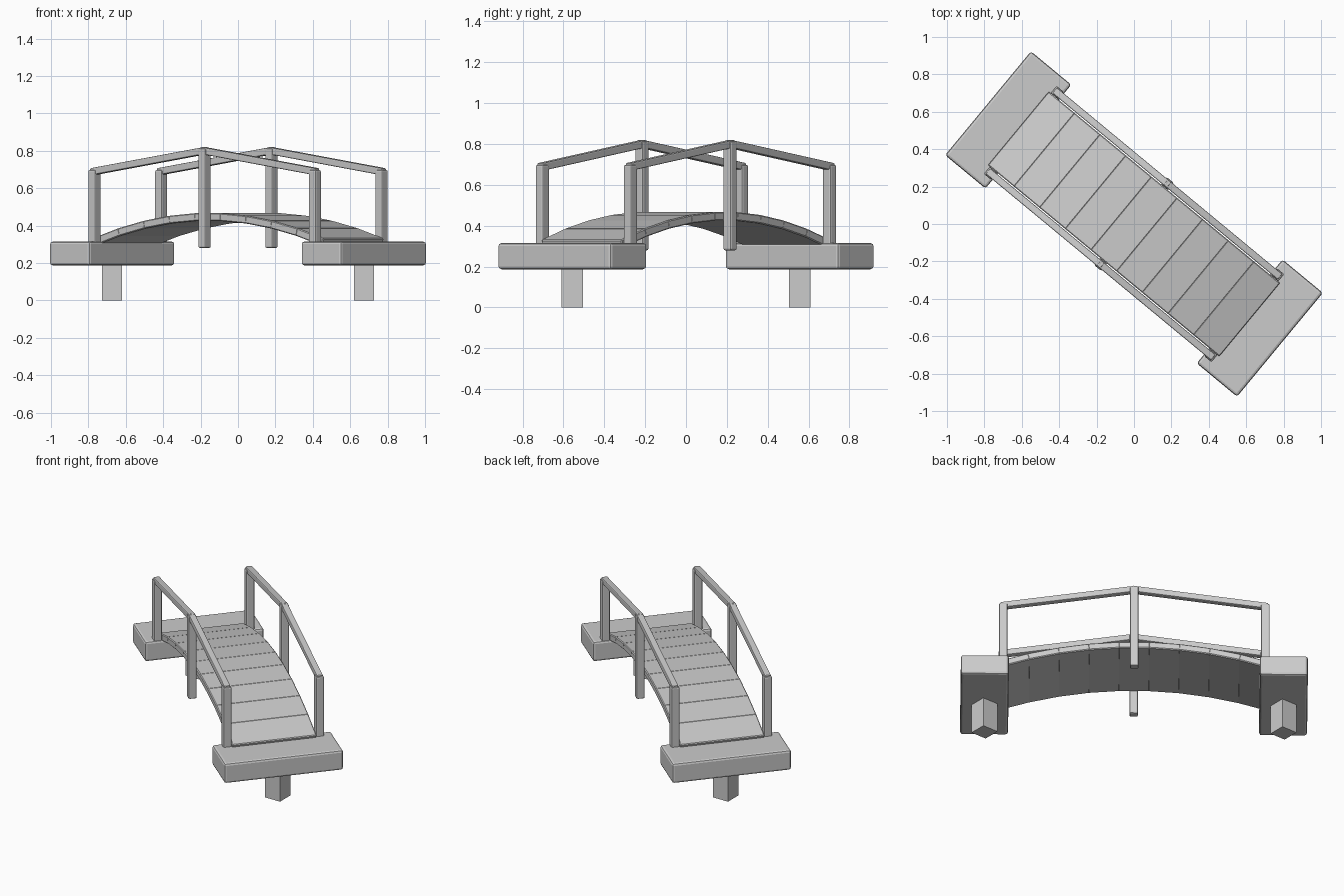
import bpy, bmesh, math
from mathutils import Matrix, Vector

cube = bpy.data.objects.get("Cube")
if cube:
    bpy.data.objects.remove(cube, do_unlink=True)

grey = bpy.data.materials.new("plain grey")
grey.use_nodes = True
grey.diffuse_color = (0.6, 0.6, 0.6, 1)
grey.node_tree.nodes["Principled BSDF"].inputs["Base Color"].default_value = (0.6, 0.6, 0.6, 1)

# The whole span runs diagonally
TURN = Matrix.Rotation(math.radians(-39.6), 4, 'Z')


def box(name, centre, size, pitch=0, bevel=0, segments=2, turned=True):
    """Bevelled box placed in bridge space: x along the span, y across it."""
    bm = bmesh.new()
    bmesh.ops.create_cube(bm, size=1)
    bm.transform(Matrix.Diagonal((*size, 1)))
    if bevel:
        bmesh.ops.bevel(bm, geom=bm.edges[:], offset=bevel, segments=segments,
                        profile=0.5, affect='EDGES')
    mesh = bpy.data.meshes.new(name)
    bm.to_mesh(mesh)
    bm.free()
    mesh.materials.append(grey)
    obj = bpy.data.objects.new(name, mesh)
    bpy.context.collection.objects.link(obj)
    spin = TURN @ Matrix.Rotation(pitch, 4, 'Y')
    if not turned:
        spin = Matrix.Identity(4)
    obj.matrix_world = Matrix.Translation(TURN @ Vector(centre)) @ spin
    return obj


def deck_height(u):
    return 0.468 - 0.212 * u * u


# Arched deck of nine planks
STEP = 0.178
for i in range(9):
    u0, u1 = (i - 4.5) * STEP, (i - 3.5) * STEP
    z0, z1 = deck_height(u0), deck_height(u1)
    pitch = math.atan2(z0 - z1, u1 - u0)
    thick = 0.042
    mid = Vector(((u0 + u1) / 2, 0, (z0 + z1) / 2))
    mid -= Vector((math.sin(pitch), 0, math.cos(pitch))) * thick / 2
    length = math.hypot(u1 - u0, z1 - z0) + 0.006
    box(f"plank_{i + 1}", mid, (length, 0.51, thick), pitch, 0.005, 1)

# Footings with ground stakes that stay square to the world
for end, side in (("left", 1), ("right", -1)):
    box(f"{end}_footing", (side * 0.873, 0, 0.251), (0.28, 0.72, 0.128), bevel=0.014)
    box(f"{end}_stake", (side * 0.873, 0, 0.11), (0.107, 0.107, 0.22), turned=False)

# Posts and peaked handrails on both sides
END_U, END_Z, PEAK_Z = 0.765, 0.69, 0.80
for edge, v in (("front", -0.28), ("back", 0.28)):
    for spot, u, low, high in (("right", -END_U, 0.29, 0.697), ("middle", 0, 0.28, 0.812),
                               ("left", END_U, 0.29, 0.697)):
        box(f"{edge}_{spot}_post", (u, v, (low + high) / 2), (0.05, 0.05, high - low), bevel=0.008)
    for spot, side in (("right", -1), ("left", 1)):
        rise = math.atan2(PEAK_Z - END_Z, END_U)
        span = math.hypot(PEAK_Z - END_Z, END_U) + 0.03
        box(f"{edge}_{spot}_handrail", (side * END_U / 2, v, (PEAK_Z + END_Z) / 2),
            (span, 0.038, 0.038), side * rise, 0.006)
